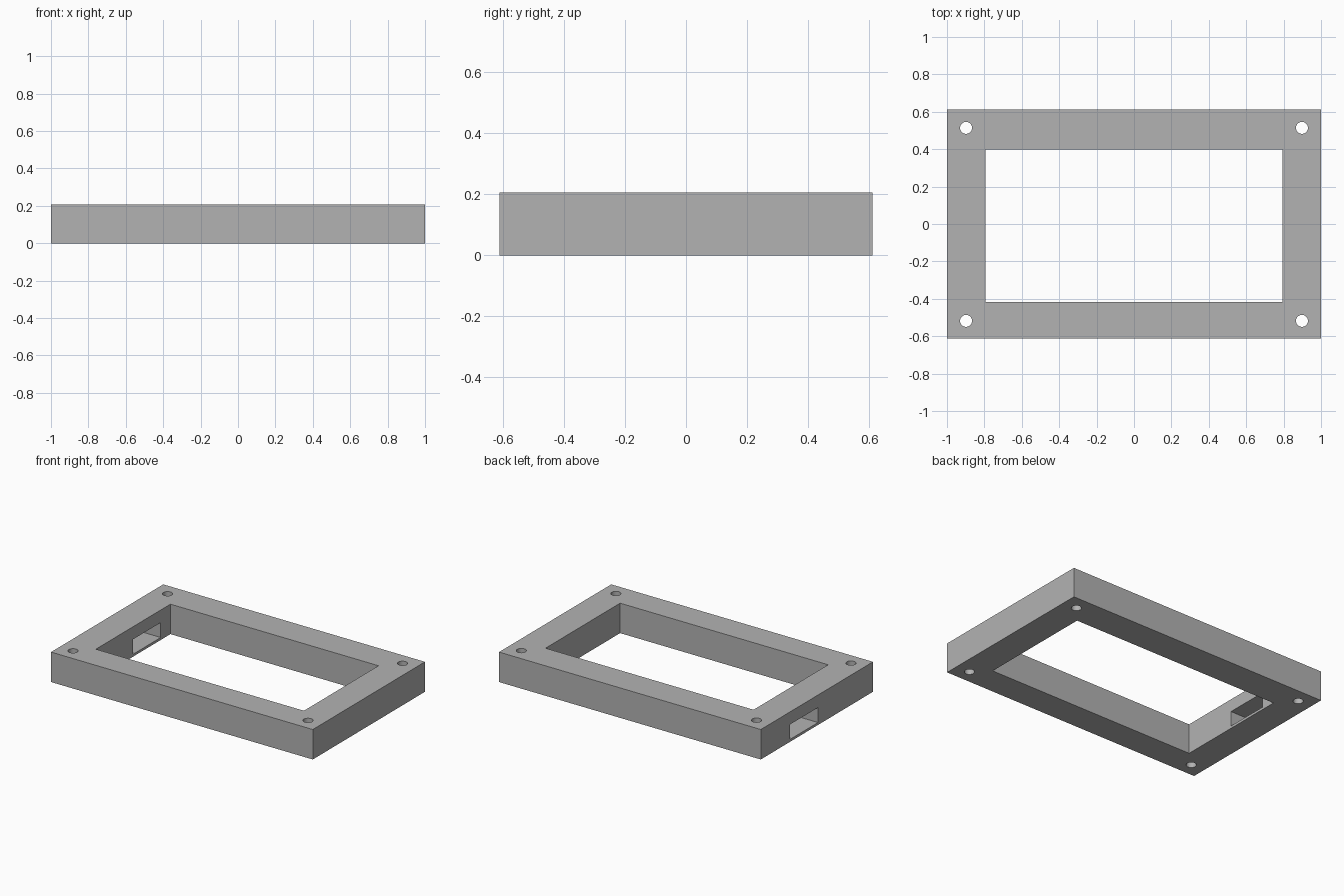
import bpy

if "Cube" in bpy.data.objects:
    bpy.data.objects.remove(bpy.data.objects["Cube"])

HEIGHT = 0.207

grey = bpy.data.materials.new("mid grey")
grey.diffuse_color = (0.45, 0.45, 0.45, 1)
grey.use_nodes = True
grey.node_tree.nodes["Principled BSDF"].inputs["Base Color"].default_value = grey.diffuse_color


def box(name, x0, x1, y0, y1, z0, z1):
    bpy.ops.mesh.primitive_cube_add(
        size=1, location=((x0 + x1) / 2, (y0 + y1) / 2, (z0 + z1) / 2))
    ob = bpy.context.object
    ob.name = name
    ob.scale = (x1 - x0, y1 - y0, z1 - z0)
    bpy.ops.object.transform_apply(location=True, rotation=False, scale=True)
    return ob


# Outer block of the frame
frame = box("frame", -1, 1, -0.612, 0.612, 0, HEIGHT)

# Central opening and the cable slot through the left wall
cutters = [
    box("opening_cutter", -0.795, 0.795, -0.416, 0.398, -0.1, 0.4),
    box("cable_slot_cutter", -1.1, -0.7, -0.012, 0.292, 0.017, 0.12),
]

# Screw holes in the four corners
for x in (-0.898, 0.898):
    for y in (-0.518, 0.514):
        bpy.ops.mesh.primitive_cylinder_add(
            vertices=32, radius=0.032, depth=0.6, location=(x, y, HEIGHT / 2))
        hole = bpy.context.object
        hole.name = "screw_hole_cutter"
        cutters.append(hole)

# Cut everything, then discard the cutters
bpy.context.view_layer.objects.active = frame
for cutter in cutters:
    mod = frame.modifiers.new("cut", 'BOOLEAN')
    mod.operation = 'DIFFERENCE'
    mod.solver = 'EXACT'
    mod.object = cutter
    bpy.ops.object.modifier_apply(modifier=mod.name)
    bpy.data.objects.remove(cutter, do_unlink=True)

frame.data.materials.clear()
frame.data.materials.append(grey)

# Smooth hole walls, sharp frame edges
bpy.ops.object.select_all(action='DESELECT')
frame.select_set(True)
bpy.ops.object.shade_smooth_by_angle()
